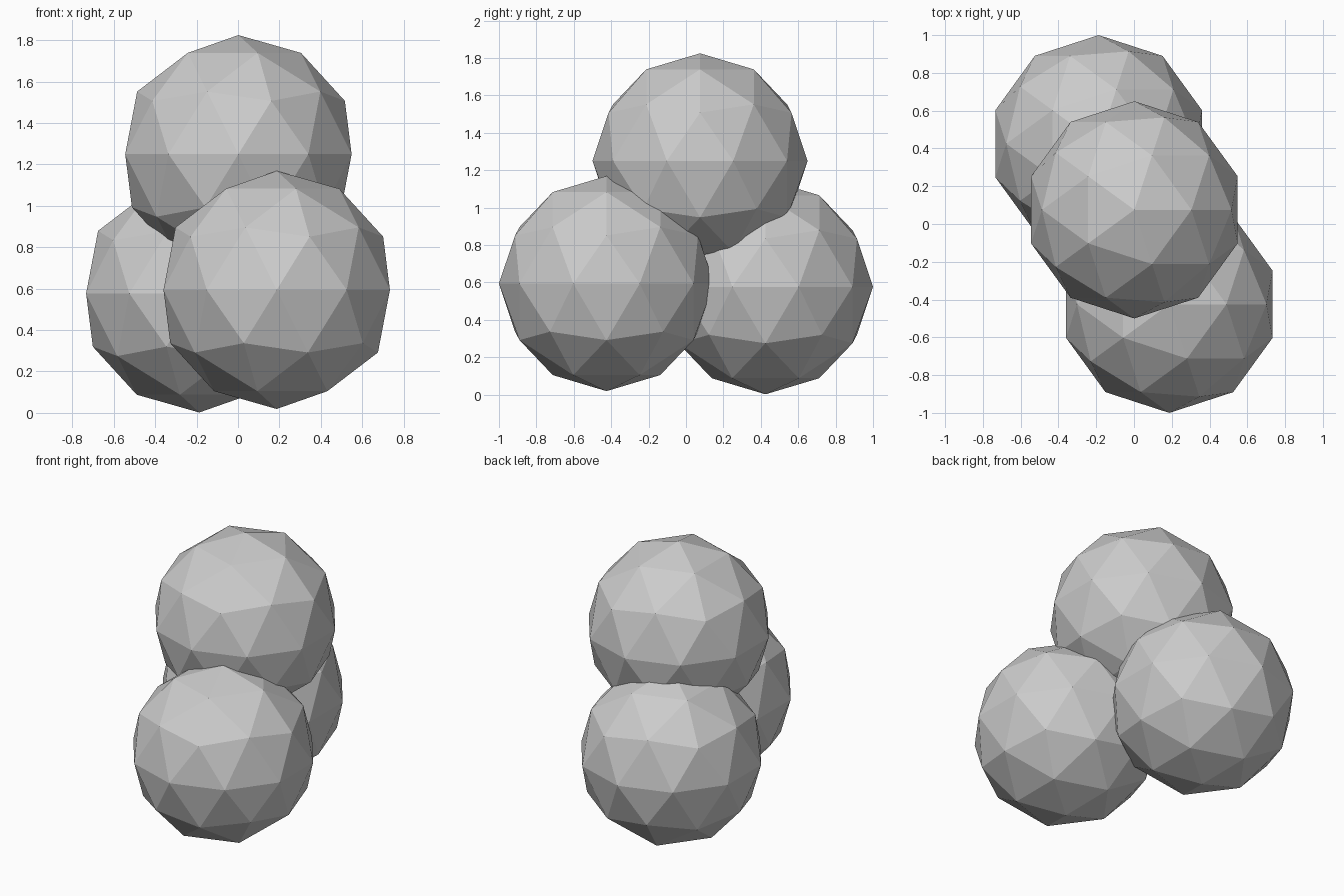
import bpy

if "Cube" in bpy.data.objects:
    bpy.data.objects.remove(bpy.data.objects["Cube"])

RADIUS = 0.575

# Three overlapping low-poly balls: two at the base, one resting on top
balls = {
    "front_ball": (0.187, -0.425, 0.594),
    "back_ball": (-0.187, 0.425, 0.577),
    "top_ball": (0.002, 0.075, 1.25),
}

for name, centre in balls.items():
    bpy.ops.mesh.primitive_ico_sphere_add(subdivisions=2, radius=RADIUS, location=centre)
    bpy.context.object.name = name
